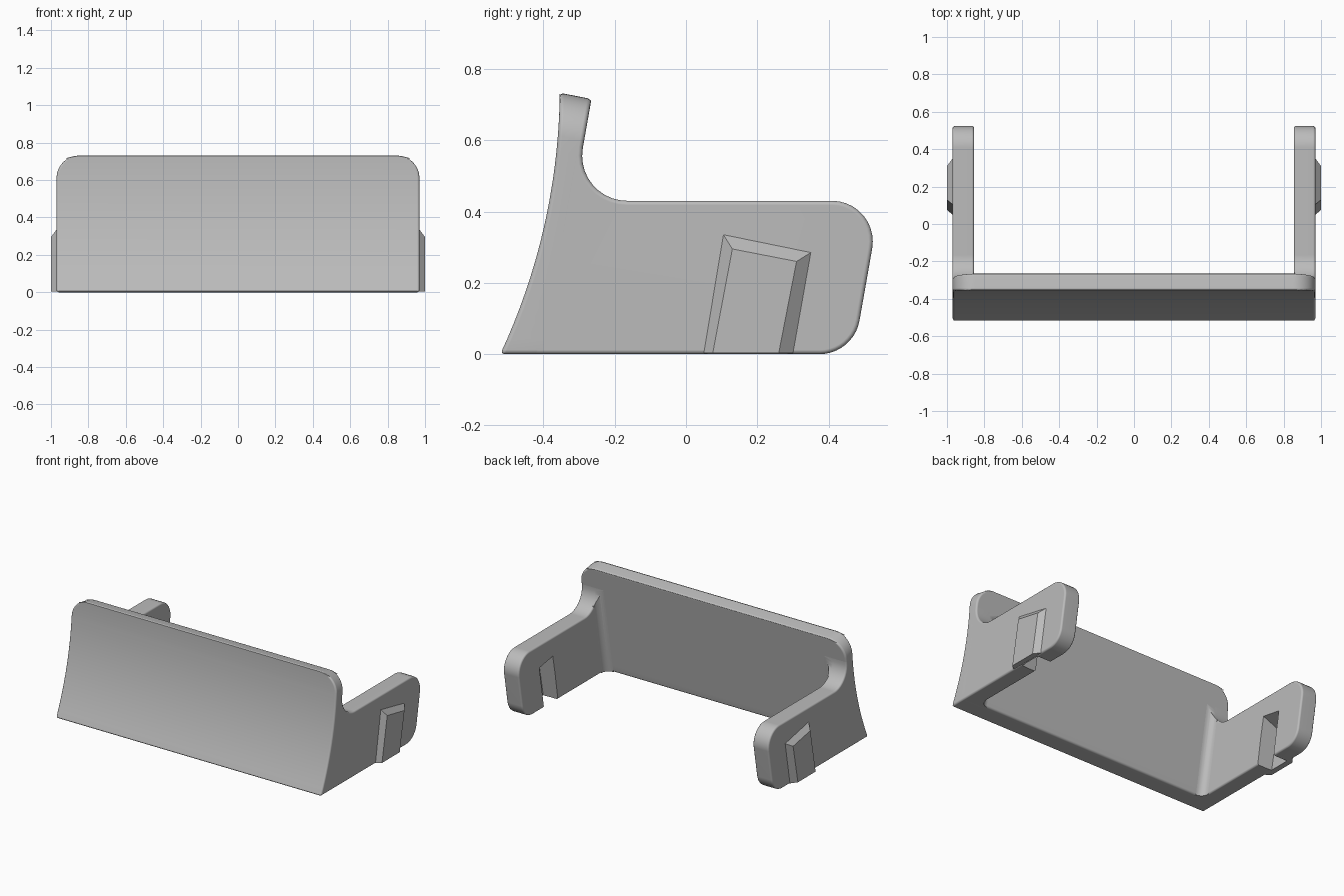
import bpy, bmesh, math
from mathutils import Vector

cube = bpy.data.objects.get("Cube")
if cube:
    bpy.data.objects.remove(cube, do_unlink=True)

grey = bpy.data.materials.new("light_grey")
grey.use_nodes = True
colour = (0.5, 0.5, 0.5, 1)
grey.diffuse_color = colour
grey.node_tree.nodes["Principled BSDF"].inputs["Base Color"].default_value = colour

HALF, INNER, TILT = 0.97, 0.855, 0.176
RIM = 0.012


def front_y(z):
    """Concave front face of the plate."""
    return -0.354 - (1.77 - math.sqrt(1.77 ** 2 - (0.75 - z) ** 2))


def back_y(z):
    """Leaning flat back face of the plate."""
    return -0.391 + TILT * z


def loft(name, rings):
    """Closed solid through rings that have equal point counts."""
    bm = bmesh.new()
    rows = [[bm.verts.new(p) for p in ring] for ring in rings]
    for a, b in zip(rows, rows[1:]):
        for i in range(len(a)):
            j = (i + 1) % len(a)
            bm.faces.new((a[i], a[j], b[j], b[i]))
    bm.faces.new(rows[0])
    bm.faces.new(rows[-1])
    bmesh.ops.recalc_face_normals(bm, faces=bm.faces)
    mesh = bpy.data.meshes.new(name)
    bm.to_mesh(mesh)
    bm.free()
    mesh.materials.append(grey)
    obj = bpy.data.objects.new(name, mesh)
    bpy.context.collection.objects.link(obj)
    return obj


def rounded(corners, steps=10):
    """Outline from (y, z, radius) corners."""
    out = []
    n = len(corners)
    for i, (y, z, r) in enumerate(corners):
        p = Vector((y, z))
        if not r:
            out.append(p)
            continue
        u = (Vector(corners[i - 1][:2]) - p).normalized()
        v = (Vector(corners[(i + 1) % n][:2]) - p).normalized()
        half = u.angle(v) / 2
        centre = p + (u + v).normalized() * r / math.sin(half)
        start = p + u * r / math.tan(half) - centre
        end = p + v * r / math.tan(half) - centre
        sweep = math.pi - 2 * half
        for k in range(steps + 1):
            t = k / steps
            out.append(centre + (start * math.sin((1 - t) * sweep)
                                 + end * math.sin(t * sweep)) / math.sin(sweep))
    return out


def prism(name, outline, x0, x1):
    return loft(name, [[(x, y, z) for y, z in outline] for x in (x0, x1)])


def bevel(obj, width=RIM):
    mod = obj.modifiers.new("rim", 'BEVEL')
    mod.width = width
    mod.segments = 3
    mod.limit_method = 'ANGLE'
    mod.angle_limit = math.radians(30)
    mod.use_clamp_overlap = False


def boolean(obj, cutter, operation):
    mod = obj.modifiers.new("cut", 'BOOLEAN')
    mod.object = cutter
    mod.operation = operation
    mod.solver = 'EXACT'


def finish(obj, cutter=None):
    """Apply modifiers, drop the cutter and shade smoothly."""
    bpy.ops.object.select_all(action='DESELECT')
    obj.select_set(True)
    bpy.context.view_layer.objects.active = obj
    for mod in list(obj.modifiers):
        bpy.ops.object.modifier_apply(modifier=mod.name)
    if cutter:
        bpy.data.objects.remove(cutter, do_unlink=True)
    bpy.ops.object.shade_smooth_by_angle(angle=math.radians(35))
    mod = obj.modifiers.new("normals", 'WEIGHTED_NORMAL')
    mod.keep_sharp = True


# Front plate: rings stacked in height, narrowing round the top corners
TOP, CORNER = 0.733, 0.12
levels = [(HALF, (TOP - CORNER) * i / 14) for i in range(14)]
for i in range(13):
    a = math.pi / 2 * i / 12
    levels.append((HALF - CORNER + CORNER * math.cos(a),
                   TOP - CORNER + CORNER * math.sin(a)))
rings = []
for w, z in levels:
    zb = z * 0.976
    rings.append([(-w, front_y(z), z), (w, front_y(z), z),
                  (w, back_y(zb), zb), (-w, back_y(zb), zb)])
plate = loft("front_plate", rings)
bevel(plate)
finish(plate)

# Side outline of an arm, rooted inside the plate
ROOT = 0.04
ARM_TOP, TIP = 0.43, 0.578
arm_outline = rounded([
    (back_y(0) - ROOT, 0, 0),
    (0.47, 0, 0.114),
    (0.47 + TILT * ARM_TOP, ARM_TOP, 0.114),
    (back_y(ARM_TOP), ARM_TOP, 0.126),
    (back_y(TIP), TIP, 0),
    (back_y(TIP) - ROOT, TIP, 0),
])

for s, side in ((1, "left"), (-1, "right")):
    # Arm with a tapered pocket, open underneath
    arm = prism(side + "_arm", arm_outline, s * INNER, s * HALF)
    bevel(arm)

    def pocket_ring(x, drop):
        return [(s * x, 0.10, -0.1), (s * x, 0.24, -0.1),
                (s * x, 0.31, 0.285 - drop), (s * x, 0.17, 0.31 - drop)]
    pocket = loft("pocket_cutter", [pocket_ring(0.8, -0.02), pocket_ring(0.96, 0.05)])
    boolean(arm, pocket, 'DIFFERENCE')
    finish(arm, pocket)

    # Concave fillet between arm and plate, trimmed to the arm outline
    R = 0.05
    rings = []
    for z in (-0.1, 0.7):
        y = back_y(z)
        ring = [(INNER - R, y - 0.02), (INNER + 0.015, y - 0.02), (INNER + 0.015, y + R)]
        for i in range(9):
            a = -math.pi / 2 * i / 8
            ring.append((INNER - R + R * math.cos(a), y + R + R * math.sin(a)))
        rings.append([(s * px, py, z) for px, py in ring])
    fillet = loft(side + "_inner_fillet", rings)
    trim = prism("trim_cutter", arm_outline, s * 0.7, s * 0.9)
    boolean(fillet, trim, 'INTERSECT')
    finish(fillet, trim)

    # Raised pad with sloping sides on the outer face
    base = [(0.05, 0.003), (0.105, 0.335), (0.35, 0.285), (0.30, 0.003)]
    face = [(0.075, 0.003), (0.13, 0.295), (0.31, 0.26), (0.26, 0.003)]
    pad = loft(side + "_outer_pad", [[(s * x, y, z) for y, z in ring]
               for x, ring in ((HALF - 0.005, base), (HALF, base), (1.0, face))])
    finish(pad)
